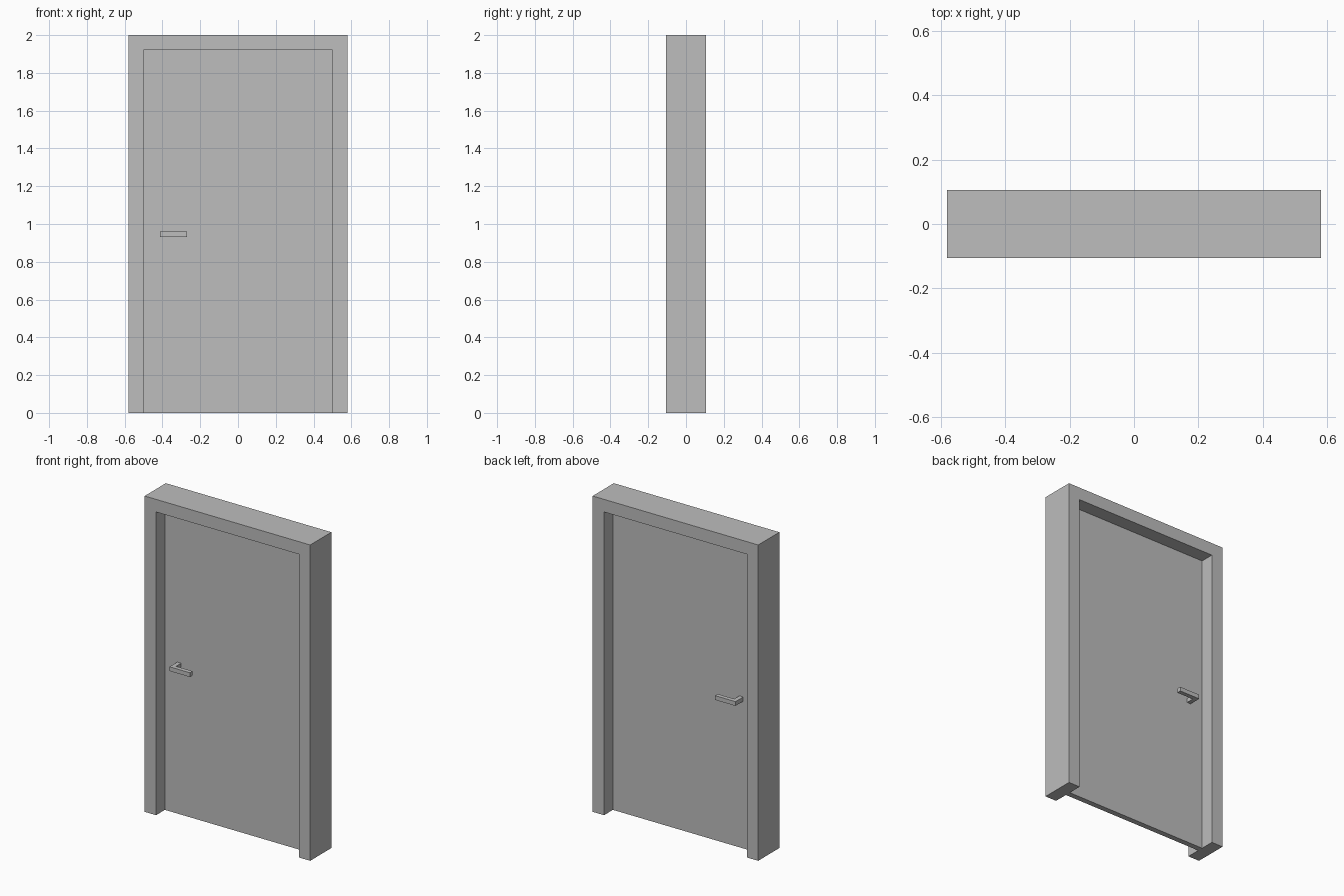
import bpy
import bmesh

cube = bpy.data.objects.get("Cube")
if cube:
    bpy.data.objects.remove(cube, do_unlink=True)

grey = bpy.data.materials.new("plain_grey")
grey.use_nodes = True
grey.diffuse_color = (0.51, 0.51, 0.51, 1)
grey.node_tree.nodes["Principled BSDF"].inputs["Base Color"].default_value = grey.diffuse_color

W, H, D = 0.58, 2.0, 0.106        # frame half width, height, half depth
BAR = 0.08                        # width of the frame bars
LEAF = 0.0175                     # half thickness of the door leaf


def extrude_profile(name, points, direction):
    """Fill a closed outline and extrude it along a direction."""
    bm = bmesh.new()
    face = bm.faces.new([bm.verts.new(p) for p in points])
    result = bmesh.ops.extrude_face_region(bm, geom=[face], use_keep_orig=True)
    moved = [g for g in result["geom"] if isinstance(g, bmesh.types.BMVert)]
    bmesh.ops.translate(bm, verts=moved, vec=direction)
    bmesh.ops.recalc_face_normals(bm, faces=bm.faces)
    mesh = bpy.data.meshes.new(name)
    bm.to_mesh(mesh)
    bm.free()
    mesh.materials.append(grey)
    obj = bpy.data.objects.new(name, mesh)
    bpy.context.collection.objects.link(obj)
    return obj


# Door frame: one upside-down U around the opening
inner, head = W - BAR, H - BAR
outline = [(-W, 0), (-W, H), (W, H), (W, 0),
           (inner, 0), (inner, head), (-inner, head), (-inner, 0)]
extrude_profile("door_frame", [(x, -D, z) for x, z in outline], (0, 2 * D, 0))

# Door leaf, centred in the depth of the frame
leaf = [(-inner, 0), (-inner, head), (inner, head), (inner, 0)]
extrude_profile("door_leaf", [(x, -LEAF, z) for x, z in leaf], (0, 2 * LEAF, 0))

# L-shaped lever handles, mirrored front and back
left, right, bar = -0.413, -0.27, 0.027
reach = 0.095
lever = [(left, LEAF), (left, reach), (right, reach), (right, reach - bar),
         (left + bar, reach - bar), (left + bar, LEAF)]
for name, side in (("front_handle", -1), ("back_handle", 1)):
    extrude_profile(name, [(x, side * y, 0.932) for x, y in lever], (0, 0, bar))
